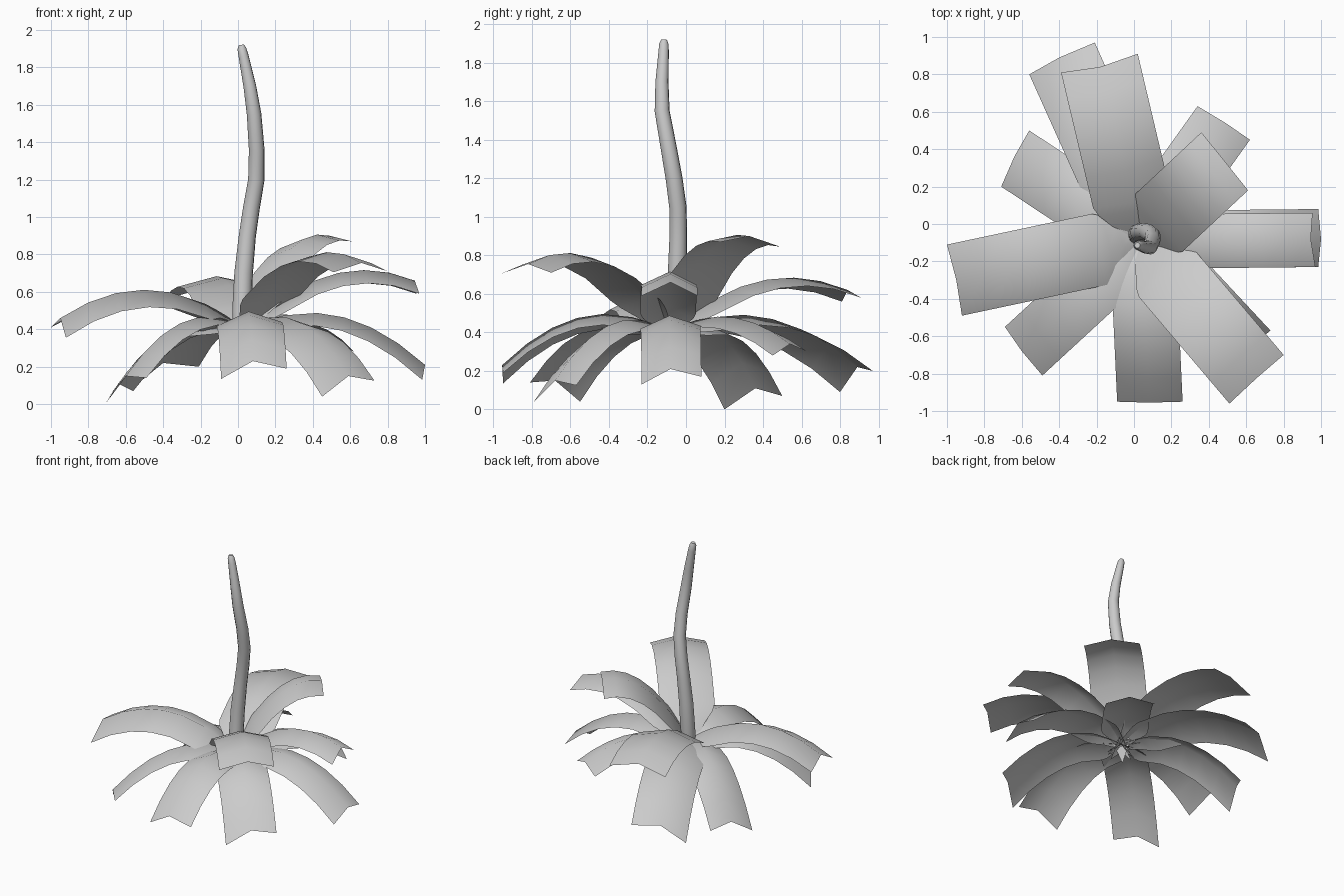
import bpy
from math import radians
from mathutils import Vector

if "Cube" in bpy.data.objects:
    bpy.data.objects.remove(bpy.data.objects["Cube"])

grey = bpy.data.materials.new("pale grey")
grey.use_nodes = True
colour = (0.6, 0.6, 0.6, 1)
grey.diffuse_color = colour
grey.node_tree.nodes["Principled BSDF"].inputs["Base Color"].default_value = colour

CENTRE = Vector((0.04, -0.09, 0.4))
# Stations along a leaf: fraction of length, fraction of full width
STATIONS = [(-0.1, 0), (0, 0.25), (0.1, 0.62), (0.17, 0.9), (0.22, 1), (0.4, 1),
            (0.55, 1), (0.7, 1), (0.85, 1), (1, 1)]


def make_leaf(name, left, tip, right, arch=0.17):
    """Arched strip with a raised midrib, ending in a notched tip."""
    left, tip, right = Vector(left), Vector(tip), Vector(right)
    offsets = [left - tip, right - tip]
    crease = (offsets[0].z + offsets[1].z) / 2
    verts, faces = [], []
    for t, w in STATIONS:
        rib = CENTRE.lerp(tip, t)
        rib.z += arch * 4 * t * (1 - t)
        edges = []
        for o in offsets:
            drop = crease + (o.z - crease) * max(t, 0)
            edges.append(rib + Vector((o.x, o.y, drop)) * w)
        verts += [edges[0], rib, edges[1]]
    for i in range(len(STATIONS) - 1):
        for k in (3 * i, 3 * i + 1):
            faces.append((k, k + 1, k + 4, k + 3))
    mesh = bpy.data.meshes.new(name)
    mesh.from_pydata(verts, [], faces)
    mesh.validate()
    mesh.materials.append(grey)
    mesh.shade_smooth()
    leaf = bpy.data.objects.new(name, mesh)
    bpy.context.collection.objects.link(leaf)


# Upper leaves
make_leaf("right_upper_leaf", (-1, -.11, .41), (-.95, -.3, .46), (-.92, -.49, .355), .18)
make_leaf("back_upper_leaf", (.02, .91, .58), (-.18, .84, .62), (-.39, .81, .56), .155)
make_leaf("back_left_upper_leaf", (.61, .18, .87), (.49, .33, .9), (.36, .49, .845), .16)
make_leaf("left_upper_leaf", (.97, -.23, .59), (.945, -.08, .66), (.955, .06, .59), .16)
make_leaf("front_left_upper_leaf", (.51, -.96, .705), (.66, -.82, .755), (.8, -.7, .71), .195)

# Lower leaves
make_leaf("back_right_low_leaf", (-.56, .5, .07), (-.64, .36, .11), (-.71, .2, 0))
make_leaf("back_low_leaf", (-.21, .97, .2), (-.4, .89, .22), (-.56, .8, .09))
make_leaf("back_left_low_leaf", (.62, .45, .28), (.49, .54, .34), (.34, .63, .3), .11)
make_leaf("left_low_leaf", (.985, -.23, .13), (1, -.08, .21), (.985, .08, .17))
make_leaf("front_left_low_leaf", (.45, -.79, .04), (.59, -.68, .15), (.73, -.57, .125))
make_leaf("front_right_low_leaf", (-.69, -.55, .04), (-.6, -.68, .15), (-.49, -.81, .14))
make_leaf("front_low_leaf", (-.09, -.95, .135), (.08, -.955, .23), (.26, -.95, .19))

# Stem: bent tube with a tapering radius and a rounded top
stem_path = [(.022, -.06, .41, .052), (.021, -.052, .5, .052), (.03, -.045, .7, .05),
             (.05, -.04, .9, .046), (.072, -.042, 1.05, .045), (.098, -.062, 1.2, .044),
             (.1, -.09, 1.36, .042), (.086, -.124, 1.55, .039), (.063, -.125, 1.7, .034),
             (.03, -.116, 1.86, .027), (.021, -.115, 1.9, .024), (.018, -.114, 1.92, .015)]
curve = bpy.data.curves.new("stem", "CURVE")
curve.dimensions = "3D"
curve.bevel_depth = 1
curve.bevel_resolution = 4
curve.use_fill_caps = True
spline = curve.splines.new("POLY")
spline.points.add(len(stem_path) - 1)
for point, (x, y, z, r) in zip(spline.points, stem_path):
    point.co = (x, y, z, 1)
    point.radius = r
curve.materials.append(grey)
stem = bpy.data.objects.new("stem", curve)
bpy.context.collection.objects.link(stem)
for other in bpy.context.selected_objects:
    other.select_set(False)
stem.select_set(True)
bpy.context.view_layer.objects.active = stem
bpy.ops.object.convert(target="MESH")
bpy.ops.object.shade_smooth_by_angle(angle=radians(70))
